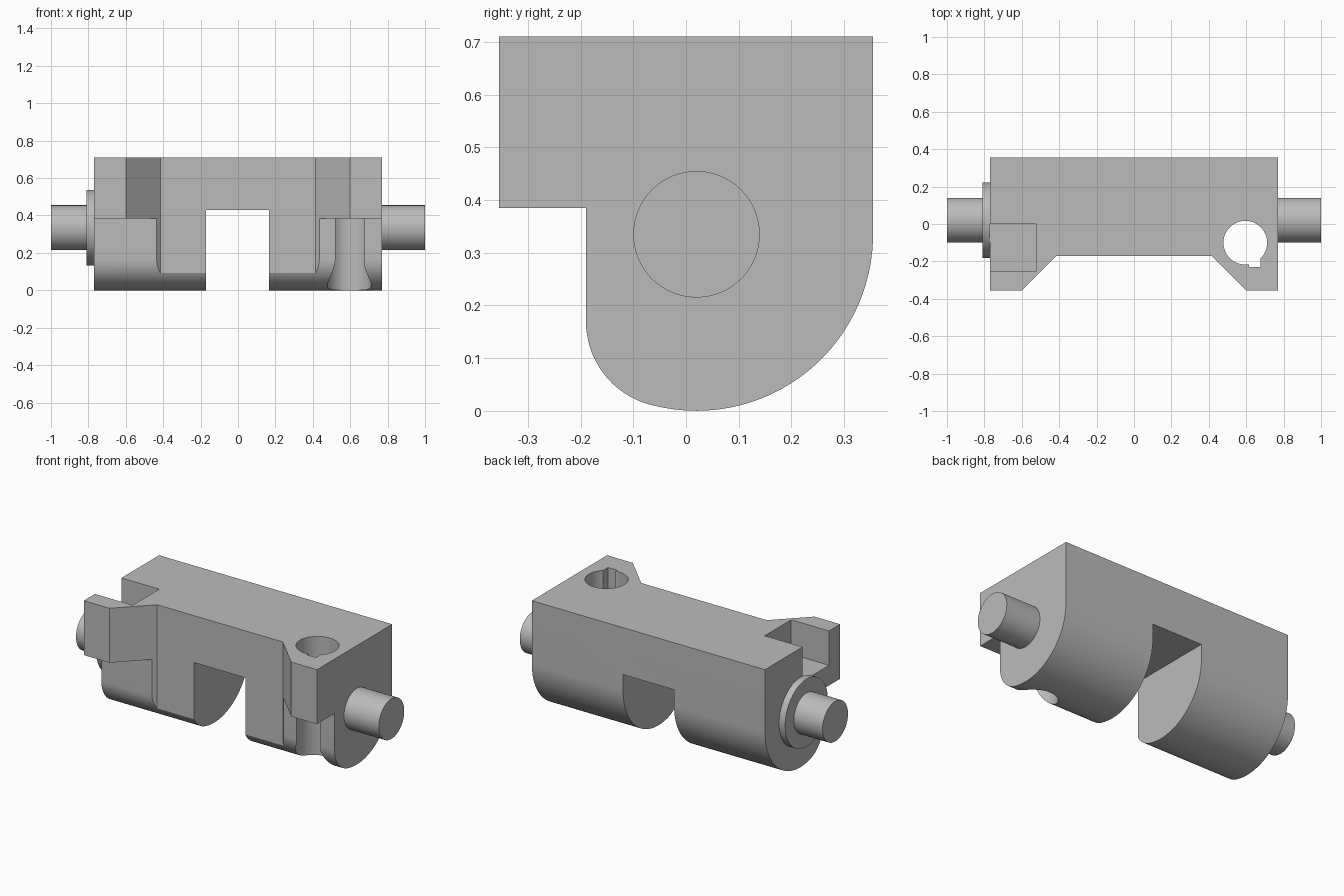
import bpy
import bmesh
from math import sin, cos, atan2, pi, radians
from mathutils import Vector

cube = bpy.data.objects.get("Cube")
if cube:
    bpy.data.objects.remove(cube, do_unlink=True)

steel = bpy.data.materials.new("steel_grey")
steel.use_nodes = True
GREY = (0.5, 0.5, 0.5, 1)
steel.diffuse_color = GREY
steel.node_tree.nodes["Principled BSDF"].inputs["Base Color"].default_value = GREY

HALF = 0.77                 # half length of the body
AXIS_Y, AXIS_Z = 0.02, 0.335  # pivot axis


def arc(cy, cz, r, start, end, steps):
    """Points along a circular arc, angles in radians."""
    angles = [start + (end - start) * i / steps for i in range(steps + 1)]
    return [(cy + r * cos(a), cz + r * sin(a)) for a in angles]


def prism(name, points, axis, low, high):
    """Extrude a closed outline along x (outline in y, z) or z (outline in x, y)."""
    def place(p, d):
        return (d, p[0], p[1]) if axis == "x" else (p[0], p[1], d)
    bm = bmesh.new()
    face = bm.faces.new([bm.verts.new(place(p, low)) for p in points])
    ext = bmesh.ops.extrude_face_region(bm, geom=[face])
    step = Vector(place((0, 0), high - low))
    bmesh.ops.translate(bm, vec=step,
                        verts=[v for v in ext["geom"] if isinstance(v, bmesh.types.BMVert)])
    bmesh.ops.recalc_face_normals(bm, faces=bm.faces)
    mesh = bpy.data.meshes.new(name)
    bm.to_mesh(mesh)
    bm.free()
    mesh.materials.append(steel)
    obj = bpy.data.objects.new(name, mesh)
    bpy.context.collection.objects.link(obj)
    return obj


def rect(x0, x1, y0, y1):
    return [(x0, y0), (x1, y0), (x1, y1), (x0, y1)]


def select(obj):
    bpy.ops.object.select_all(action="DESELECT")
    obj.select_set(True)
    bpy.context.view_layer.objects.active = obj


def cut(obj, cutter):
    """Subtract a cutter and discard it."""
    cutter.hide_render = True
    select(obj)
    mod = obj.modifiers.new("cut", "BOOLEAN")
    mod.operation = "DIFFERENCE"
    mod.solver = "EXACT"
    mod.object = cutter
    bpy.ops.object.modifier_apply(modifier=mod.name)
    bpy.data.objects.remove(cutter, do_unlink=True)


def smooth(obj):
    select(obj)
    bpy.ops.object.shade_smooth_by_angle(angle=radians(30))


# Body: square top with front overhang, rounded underside
nose_y, nose_z, nose_r = -0.026, 0.17, 0.164
blend = atan2(nose_z - AXIS_Z, nose_y - AXIS_Y)
profile = [(-0.355, 0.71), (-0.355, 0.385), (-0.19, 0.385)]
profile += arc(nose_y, nose_z, nose_r, -pi, blend, 16)
profile += arc(AXIS_Y, AXIS_Z, 0.335, blend, 0, 40)[1:]
profile += [(0.355, 0.71)]
body = prism("body", profile, "x", -HALF, HALF)

# Chamfered recess between the two front lugs
cut(body, prism("front_recess", [(-0.645, -0.4), (0.645, -0.4), (0.415, -0.17), (-0.415, -0.17)],
                "z", -0.1, 0.9))

# Slot under the middle
cut(body, prism("centre_slot", rect(-1, 1, -0.1, 0.43), "x", -0.17, 0.167))

# Open pocket in the top of one lug
cut(body, prism("lug_pocket", rect(-0.9, -0.52, -0.25, 0), "z", 0.505, 0.9))

# Vertical hole with a keyway
cut(body, prism("pin_hole", arc(0.595, -0.1, 0.117, 0, 2 * pi, 48)[:-1], "z", -0.1, 0.9))
cut(body, prism("keyway", rect(0.615, 0.676, -0.23, -0.1), "z", -0.1, 0.9))
smooth(body)

# Pivot shafts and the collar on one end
for name, radius, low, high in (("left_shaft", 0.12, HALF - 0.01, 1),
                                ("right_shaft", 0.12, -1, -HALF + 0.01),
                                ("right_collar", 0.202, -0.81, -HALF)):
    circle = arc(AXIS_Y, AXIS_Z, radius, 0, 2 * pi, 64)[:-1]
    smooth(prism(name, circle, "x", low, high))
